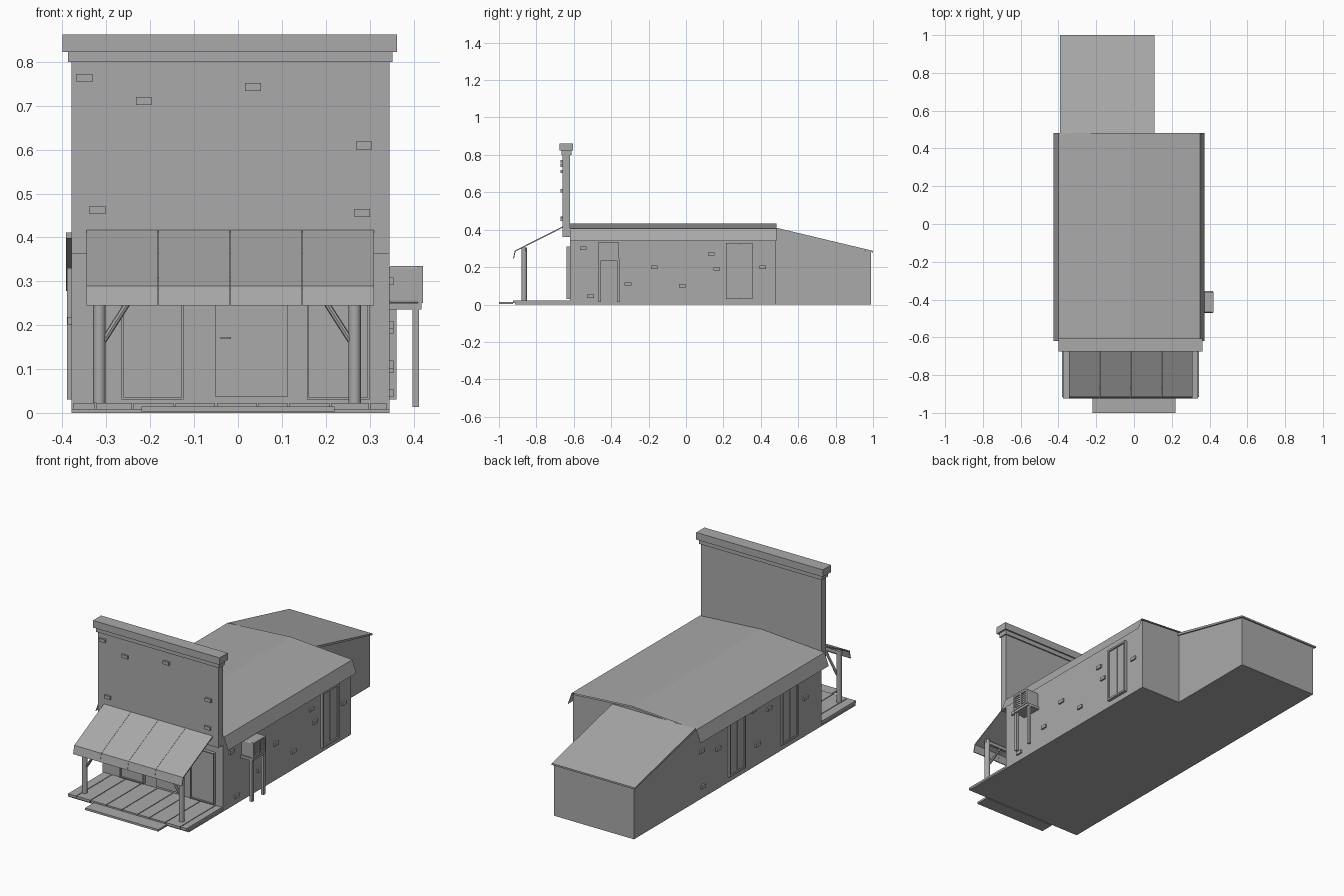
import bpy, bmesh
from math import radians
from mathutils import Vector

cube = bpy.data.objects.get("Cube")
if cube:
    bpy.data.objects.remove(cube, do_unlink=True)

GREY = (0.4, 0.4, 0.4, 1)
mat = bpy.data.materials.new("plain grey")
mat.use_nodes = True
mat.diffuse_color = GREY
mat.node_tree.nodes["Principled BSDF"].inputs["Base Color"].default_value = GREY

# Main dimensions
LEFT, RIGHT, MID = -0.38, 0.345, -0.02
FRONT, BACK = -0.62, 0.48
EAVE, RIDGE = 0.4, 0.425


def finish(name, bm):
    mesh = bpy.data.meshes.new(name)
    bm.normal_update()
    bm.to_mesh(mesh)
    bm.free()
    mesh.materials.append(mat)
    obj = bpy.data.objects.new(name, mesh)
    bpy.context.collection.objects.link(obj)
    return obj


def box(name, xs, ys, zs, bevel=0):
    bm = bmesh.new()
    bmesh.ops.create_cube(bm, size=1)
    for v in bm.verts:
        for axis, span in enumerate((xs, ys, zs)):
            v.co[axis] = sum(span) / 2 + v.co[axis] * (span[1] - span[0])
    obj = finish(name, bm)
    if bevel:
        mod = obj.modifiers.new("rounding", "BEVEL")
        mod.width, mod.segments = bevel, 3
    return obj


def prism(name, profile, axis, span, solid=True):
    """Sweep a profile along x (given as y, z) or along y (given as x, z)."""
    bm = bmesh.new()

    def ring(s):
        return [bm.verts.new((s, a, b) if axis == "x" else (a, s, b)) for a, b in profile]
    near, far = ring(span[0]), ring(span[1])
    n = len(profile)
    for i in range(n if solid else n - 1):
        j = (i + 1) % n
        bm.faces.new((near[i], near[j], far[j], far[i]))
    if solid:
        bm.faces.new(near[::-1])
        bm.faces.new(far)
        bmesh.ops.recalc_face_normals(bm, faces=bm.faces)
    return finish(name, bm)


def rod(name, a, b, radius, sides=16):
    a, b = Vector(a), Vector(b)
    bm = bmesh.new()
    bmesh.ops.create_cone(bm, cap_ends=True, segments=sides, radius1=radius,
                          radius2=radius, depth=(b - a).length)
    obj = finish(name, bm)
    obj.location = (a + b) / 2
    obj.rotation_euler = (b - a).to_track_quat("Z", "Y").to_euler()
    bpy.ops.object.select_all(action="DESELECT")
    obj.select_set(True)
    bpy.context.view_layer.objects.active = obj
    bpy.ops.object.shade_smooth_by_angle(angle=radians(40))
    return obj


# Main hall and its thin folded roof
prism("main_hall", [(LEFT, 0), (RIGHT, 0), (RIGHT, EAVE), (MID, RIDGE), (LEFT, EAVE)],
      "y", (FRONT, BACK))
prism("main_roof", [(0.374, 0.34), (0.35, 0.407), (MID, 0.432), (-0.4, 0.407), (-0.425, 0.34)],
      "y", (FRONT, BACK + 0.003), solid=False)

# Rear annex with a single sloping roof
prism("rear_annex", [(BACK, 0), (0.99, 0), (0.99, 0.28), (BACK, 0.4)], "x", (LEFT, 0.1))
prism("annex_roof", [(BACK, 0.398), (1, 0.278), (1, 0.287), (BACK, 0.411)], "x", (-0.392, 0.108))

# Tall false front with stepped cornice
box("false_front", (LEFT, RIGHT), (-0.66, FRONT), (0.362, 0.8))
box("cornice_lower", (-0.388, 0.352), (-0.666, -0.613), (0.8, 0.823))
box("cornice_upper", (-0.4, 0.362), (-0.675, -0.605), (0.823, 0.862))

# Loose bricks standing proud of the walls
for x, z in [(-0.35, 0.763), (-0.215, 0.711), (0.034, 0.743),
             (0.287, 0.609), (0.283, 0.456), (-0.32, 0.462)]:
    box("front_brick", (x - 0.018, x + 0.018), (-0.67, -0.655), (z - 0.009, z + 0.009))


def side_bricks(name, wall, places):
    for y, z in places:
        box(name, (wall - 0.009, wall + 0.009), (y - 0.018, y + 0.018), (z - 0.009, z + 0.009))


side_bricks("east_brick", RIGHT, [(0.135, 0.27), (0.165, 0.19), (0.41, 0.2), (-0.17, 0.2),
                                  (-0.02, 0.1), (-0.31, 0.11), (-0.51, 0.045), (-0.55, 0.3)])
side_bricks("west_brick", LEFT, [(0.41, 0.26), (0.27, 0.22), (0.4, 0.065), (-0.035, 0.31),
                                 (-0.17, 0.27), (-0.07, 0.112), (-0.48, 0.21)])


def side_door(name, wall, out, y, depth):
    """Framed double door on a side wall; out is the direction it faces."""
    def part(label, y0, y1, z0, z1, d):
        box(name + label, sorted((wall, wall + out * d)), (y0, y1), (z0, z1))
    half = 0.07
    for edge in (y - half, y + half - 0.01):
        part("_jamb", edge, edge + 0.01, 0.03, 0.33, depth)
    for z in (0.03, 0.32):
        part("_rail", y - half, y + half, z, z + 0.01, depth)
    for a, b in ((y - half + 0.01, y - 0.002), (y + 0.002, y + half - 0.01)):
        part("_leaf", a, b, 0.04, 0.32, depth * 0.5)


side_door("east_door", RIGHT, 1, 0.285, 0.016)
for y in (0.11, -0.34):
    side_door("west_door", LEFT, -1, y, 0.01)

# Front door with handle, and a framed window on each side
box("front_door", (-0.051, 0.113), (-0.632, FRONT), (0.036, 0.31))
box("door_handle", (-0.04, -0.016), (-0.64, -0.63), (0.168, 0.173))
for x0, x1 in ((-0.265, -0.124), (0.157, 0.3)):
    box("window_panel", (x0, x1), (-0.63, FRONT), (0.03, 0.31))
    for x in (x0, x1 - 0.005):
        box("window_jamb", (x, x + 0.005), (-0.638, FRONT), (0.03, 0.31))
    for z in (0.03, 0.305):
        box("window_rail", (x0, x1), (-0.638, FRONT), (z, z + 0.005))

# Porch deck with planks, and a front step
box("porch_base", (LEFT, RIGHT), (-0.915, FRONT), (0, 0.008))
seams = [-0.377, -0.325, -0.24, -0.145, -0.05, 0.045, 0.115, 0.21, 0.3, 0.34]
for a, b in zip(seams, seams[1:]):
    box("porch_plank", (a + 0.002, b - 0.002), (-0.925, FRONT), (0.008, 0.022))
box("front_step", (-0.22, 0.22), (-1, -0.925), (0.003, 0.014))

# Awning in four folded panels
awning = [(-0.66, 0.417), (-0.915, 0.289), (-0.925, 0.245),
          (-0.92, 0.245), (-0.911, 0.284), (-0.66, 0.41)]
for i in range(4):
    x = -0.345 + i * 0.164
    prism("awning_panel", awning, "x", (x, x + 0.163))

# Awning posts with diagonal braces
for x, inward in ((-0.316, 1), (0.266, -1)):
    rod("awning_post", (x, -0.865, 0.022), (x, -0.865, 0.305), 0.014)
    rod("post_brace", (x + inward * 0.01, -0.865, 0.165),
        (x + inward * 0.09, -0.865, 0.29), 0.007, 8)
box("awning_beam", (-0.33, 0.28), (-0.872, -0.858), (0.284, 0.302))

# Air cooler on its stand
box("cooler_body", (RIGHT, 0.415), (-0.468, -0.36), (0.25, 0.335), bevel=0.006)
for z in (0.25, 0.325):
    box("cooler_rim", (0.41, 0.422), (-0.468, -0.36), (z, z + 0.01))
for y in (-0.468, -0.419, -0.37):
    box("cooler_upright", (0.41, 0.422), (y, y + 0.01), (0.25, 0.335))
for i in range(5):
    z = 0.267 + i * 0.012
    box("cooler_slat", (0.412, 0.418), (-0.46, -0.368), (z, z + 0.006))
box("cooler_tray", (RIGHT, 0.418), (-0.47, -0.355), (0.236, 0.25))
for y in (-0.469, -0.37):
    box("cooler_leg", (0.398, 0.413), (y, y + 0.015), (0.013, 0.24))
